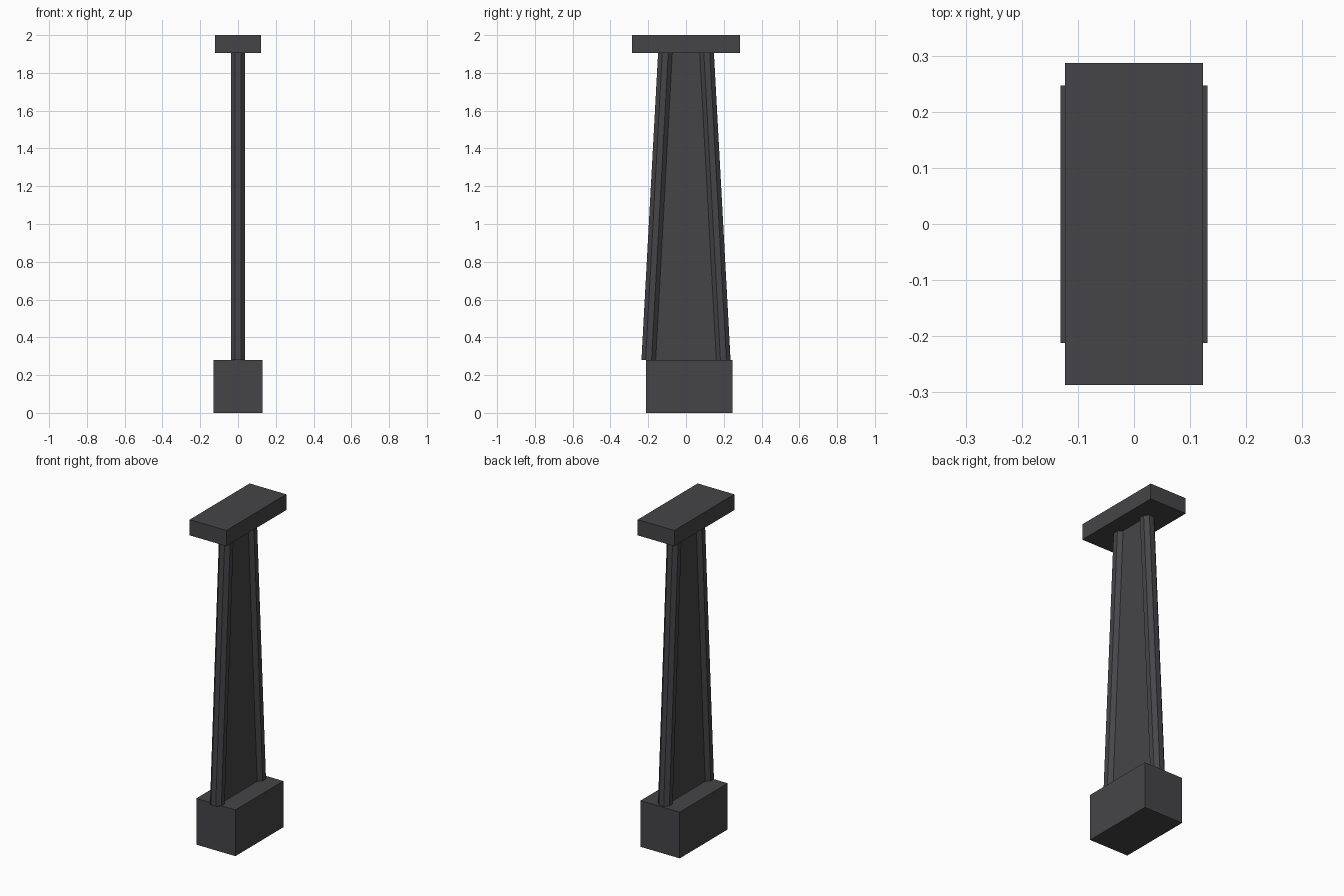
import bpy, bmesh, math

if "Cube" in bpy.data.objects:
    bpy.data.objects.remove(bpy.data.objects["Cube"])

BASE_TOP, CAP_BOTTOM = 0.28, 1.905


def loft(name, bottom, top, z0, z1):
    """Solid between two matching horizontal outlines."""
    bm = bmesh.new()
    lo = [bm.verts.new((x, y, z0)) for x, y in bottom]
    hi = [bm.verts.new((x, y, z1)) for x, y in top]
    n = len(lo)
    bm.faces.new(lo[::-1])
    bm.faces.new(hi)
    for i in range(n):
        j = (i + 1) % n
        bm.faces.new((lo[i], lo[j], hi[j], hi[i]))
    bmesh.ops.recalc_face_normals(bm, faces=bm.faces)
    mesh = bpy.data.meshes.new(name)
    bm.to_mesh(mesh)
    bm.free()
    obj = bpy.data.objects.new(name, mesh)
    bpy.context.collection.objects.link(obj)
    mesh.materials.append(dark)
    return obj


def rect(hx, y0, y1):
    return [(-hx, y0), (hx, y0), (hx, y1), (-hx, y1)]


def octagon(cy, r=0.041):
    angles = [math.radians(22.5 + 45 * i) for i in range(8)]
    return [(r * math.cos(a), cy + r * math.sin(a)) for a in angles]


dark = bpy.data.materials.new("dark_grey")
dark.diffuse_color = (0.06, 0.06, 0.065, 1)
dark.use_nodes = True
dark.node_tree.nodes["Principled BSDF"].inputs["Base Color"].default_value = dark.diffuse_color

# Footing block, slightly off centre, and cap slab
loft("base_block", rect(0.131, -0.212, 0.247), rect(0.131, -0.212, 0.247), 0, BASE_TOP)
loft("cap_slab", rect(0.123, -0.287, 0.287), rect(0.123, -0.287, 0.287), CAP_BOTTOM, 2.0)

# Two leaning octagonal posts
for side, name in ((-1, "front_post"), (1, "back_post")):
    loft(name, octagon(side * 0.198), octagon(side * 0.11), BASE_TOP, CAP_BOTTOM)

# Tapered web panel between the posts
loft("web_panel", rect(0.016, -0.195, 0.195), rect(0.016, -0.108, 0.108), BASE_TOP, CAP_BOTTOM)
